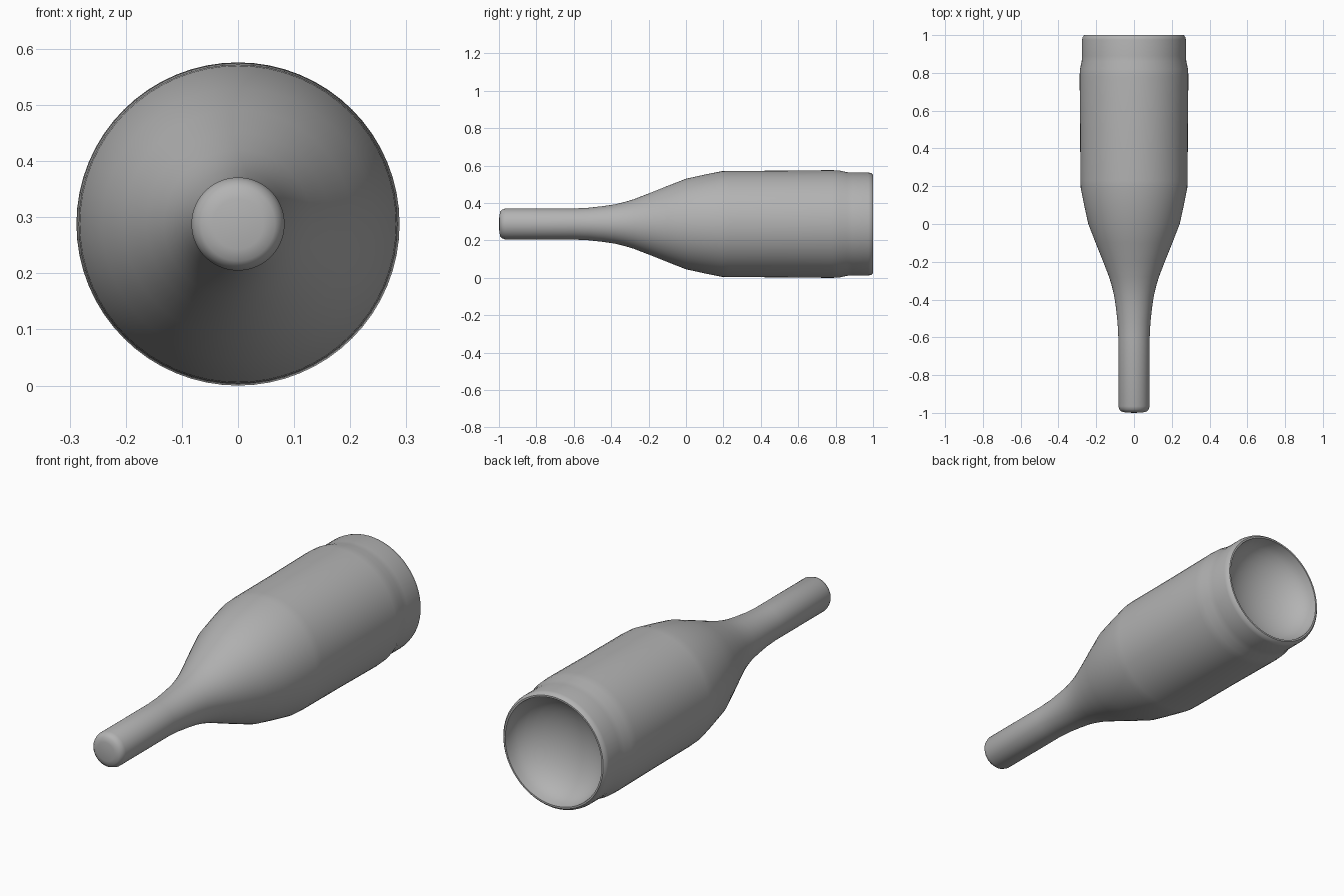
import bpy
import bmesh
import math

cube = bpy.data.objects.get("Cube")
if cube:
    bpy.data.objects.remove(cube, do_unlink=True)

SEGMENTS = 64
AXIS_Z = 0.288

# One plain grey for the whole bottle
grey = bpy.data.materials.new("Plain grey")
grey.use_nodes = True
colour = (0.45, 0.45, 0.45, 1.0)
grey.diffuse_color = colour
bsdf = next(n for n in grey.node_tree.nodes if n.type == 'BSDF_PRINCIPLED')
bsdf.inputs["Base Color"].default_value = colour
bsdf.inputs["Roughness"].default_value = 0.6


def lathe(name, profile):
    """Spin (y, radius) points round the bottle's lengthwise axis."""
    bm = bmesh.new()
    verts = [bm.verts.new((0, y, r)) for y, r in profile]
    edges = [bm.edges.new(pair) for pair in zip(verts, verts[1:])]
    bmesh.ops.spin(bm, geom=verts + edges, cent=(0, 0, 0), axis=(0, 1, 0),
                   angle=math.tau, steps=SEGMENTS, use_duplicate=False)
    bmesh.ops.remove_doubles(bm, verts=bm.verts, dist=1e-5)
    bmesh.ops.recalc_face_normals(bm, faces=bm.faces)
    mesh = bpy.data.meshes.new(name)
    bm.to_mesh(mesh)
    bm.free()
    mesh.materials.append(grey)
    obj = bpy.data.objects.new(name, mesh)
    obj.location.z = AXIS_Z
    bpy.context.collection.objects.link(obj)
    bpy.ops.object.select_all(action='DESELECT')
    obj.select_set(True)
    bpy.context.view_layer.objects.active = obj
    bpy.ops.object.shade_smooth_by_angle(angle=math.radians(45))
    return obj


# Closed mouth and slim neck
neck = [(-1.0, 0.0), (-0.998, 0.045), (-0.993, 0.066), (-0.982, 0.077),
        (-0.965, 0.083), (-0.6, 0.083), (-0.52, 0.087), (-0.44, 0.096)]

# Flared shoulder
shoulder = [(-0.38, 0.105), (-0.33, 0.117), (-0.28, 0.132), (-0.2, 0.163),
            (-0.1, 0.203), (0.0, 0.242), (0.1, 0.264), (0.19, 0.282)]

# Straight body, then the stepped-in base band
body = [(0.23, 0.284), (0.5, 0.285), (0.78, 0.288), (0.82, 0.286),
        (0.86, 0.277), (0.89, 0.275), (0.975, 0.275), (0.99, 0.272),
        (1.0, 0.263)]

# Hollow dished underside, sinking in from the rim
DEPTH, RIM = 0.16, 0.255
dish = [(1.0 - DEPTH * math.sin(a), RIM * math.cos(a))
        for a in (math.radians(90 * i / 8) for i in range(8))]
dish.append((1.0 - DEPTH, 0.0))

lathe("bottle", neck + shoulder + body + dish)
